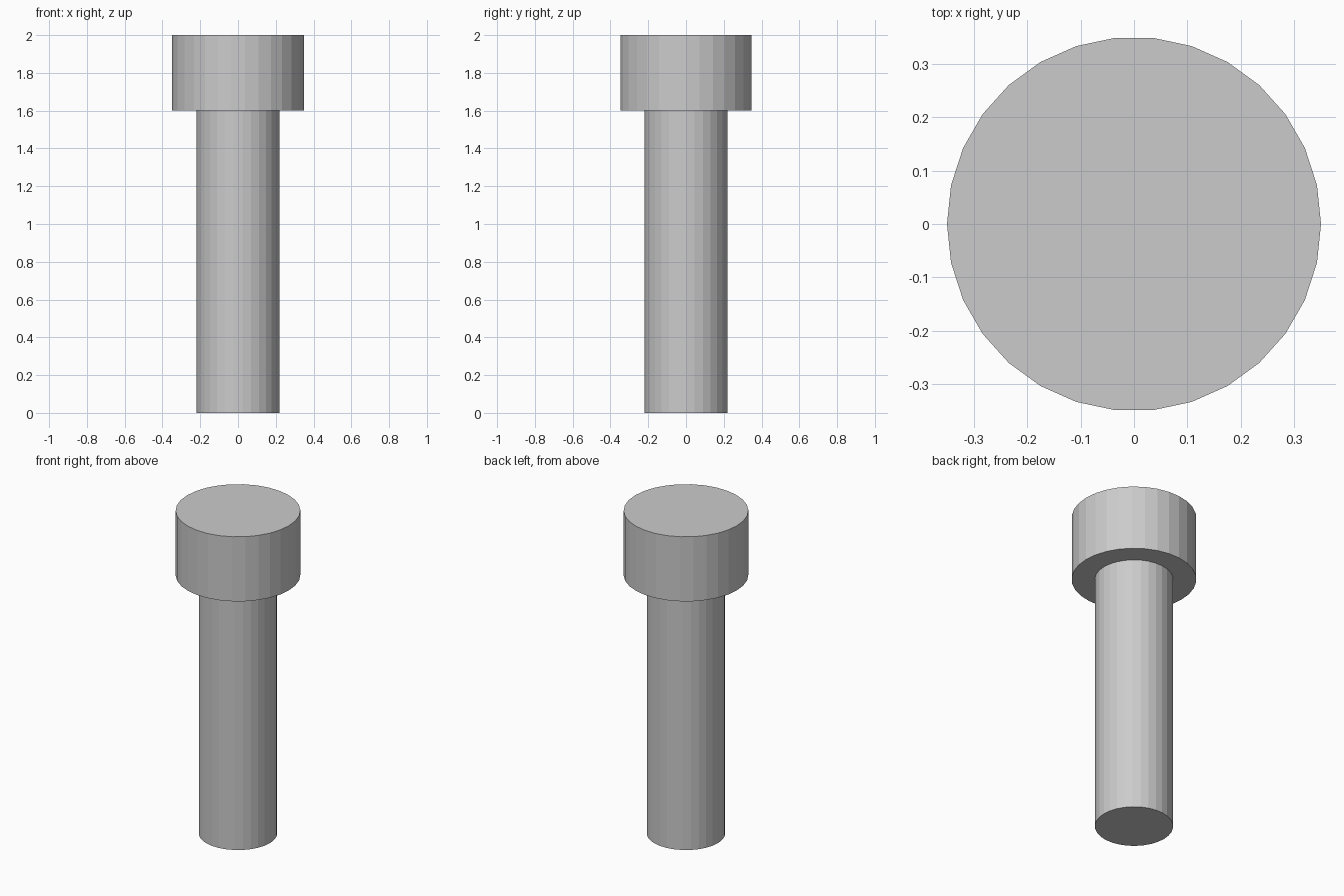
import bpy
from math import pi

if "Cube" in bpy.data.objects:
    bpy.data.objects.remove(bpy.data.objects["Cube"])

SIDES = 30


def cylinder(name, radius, z0, z1):
    # Quarter turn puts polygon corners on the x axis
    bpy.ops.mesh.primitive_cylinder_add(
        vertices=SIDES, radius=radius, depth=z1 - z0,
        location=(0, 0, (z0 + z1) / 2), rotation=(0, 0, pi / 2))
    obj = bpy.context.object
    obj.name = name
    bpy.ops.object.transform_apply(location=False, rotation=True, scale=True)
    return obj


# Plain bolt: long shank with a wider cylindrical head
cylinder("shank", 0.22, 0.0, 1.6)
cylinder("head", 0.35, 1.6, 2.0)
